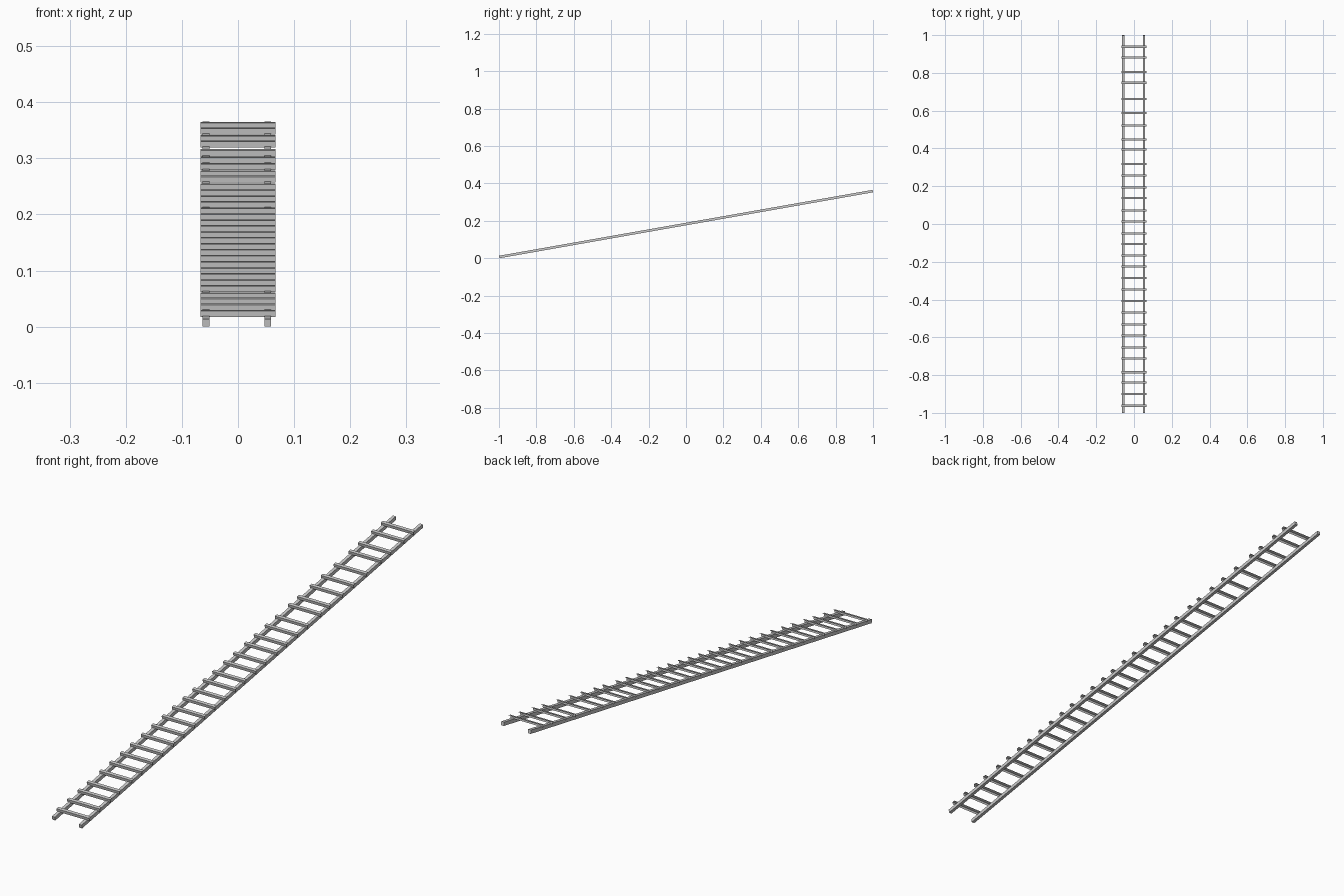
import bpy, math
from mathutils import Matrix, Vector

if "Cube" in bpy.data.objects:
    bpy.data.objects.remove(bpy.data.objects["Cube"])

TILT = math.radians(10)
RAIL_H = 0.0135
RAIL_LEN = (2 - RAIL_H * math.sin(TILT)) / math.cos(TILT)
MID_Z = (RAIL_LEN * math.sin(TILT) + RAIL_H * math.cos(TILT)) / 2
ROT = Matrix.Rotation(TILT, 3, 'X')


def place(ob, along):
    """Put an object at a point of the tilted ladder frame."""
    ob.location = ROT @ Vector(along) + Vector((0, 0, MID_Z))
    ob.rotation_euler = (TILT, 0, 0)


# Side rails
for side, x in (("left", -0.057), ("right", 0.053)):
    bpy.ops.mesh.primitive_cube_add(size=1)
    rail = bpy.context.object
    rail.name = f"{side}_rail"
    rail.scale = (0.012, RAIL_LEN, RAIL_H)
    place(rail, (x, 0, 0))

# Rung: an open angle strip with a front face and a top face
W, D, H = 0.067, 0.0058, 0.0054
profile = [(-D, -H), (-D, H), (D, H)]
rung_mesh = bpy.data.meshes.new("rung")
rung_mesh.from_pydata([(x, y, z) for y, z in profile for x in (-W, W)], [],
                      [(0, 1, 3, 2), (2, 3, 5, 4)])

# Rungs lying on top of the rails, unevenly spaced
RUNG_Y = [-0.957, -0.895, -0.834, -0.78, -0.707, -0.648, -0.586, -0.527,
          -0.463, -0.402, -0.341, -0.281, -0.22, -0.162, -0.101, -0.045,
          0.019, 0.077, 0.142, 0.198, 0.262, 0.322, 0.399, 0.452, 0.526,
          0.592, 0.666, 0.753, 0.809, 0.886, 0.943]
LIFT = 0.0103
for i, y in enumerate(RUNG_Y):
    rung = bpy.data.objects.new(f"rung_{i + 1}", rung_mesh)
    bpy.context.collection.objects.link(rung)
    place(rung, (0, (y - 0.004 + LIFT * math.sin(TILT)) / math.cos(TILT), LIFT))
